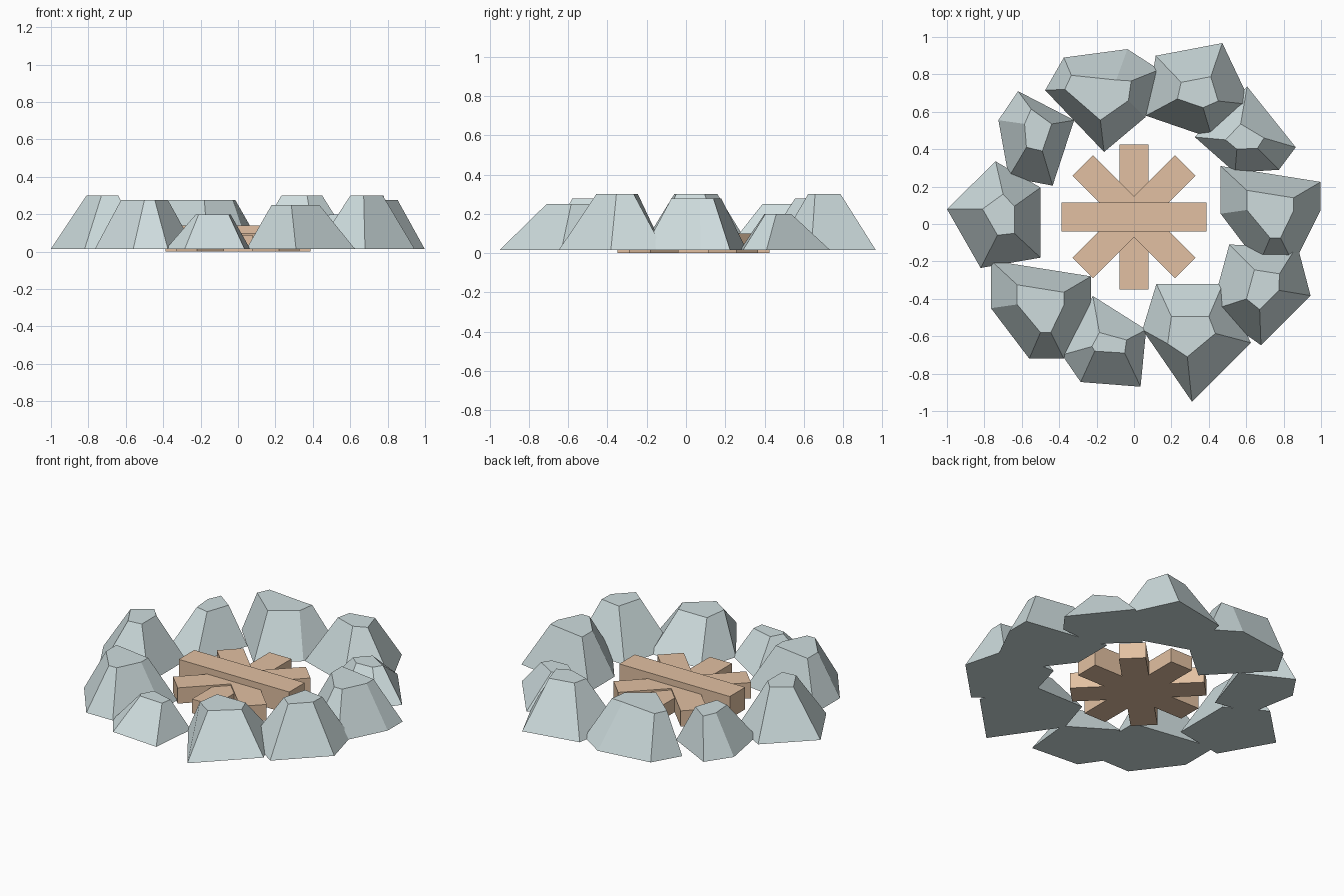
import bpy, bmesh
from math import radians

if "Cube" in bpy.data.objects:
    bpy.data.objects.remove(bpy.data.objects["Cube"])


def material(name, rgb):
    m = bpy.data.materials.new(name)
    m.diffuse_color = (*rgb, 1)
    m.use_nodes = True
    m.node_tree.nodes["Principled BSDF"].inputs["Base Color"].default_value = m.diffuse_color
    return m


STONE = material("pale_stone", (0.62, 0.72, 0.73))
WOOD = material("cut_wood", (0.76, 0.53, 0.36))


def stone(name, height, base, top, places=((0, 0, 0),)):
    """Faceted stone: a base outline tapering to a smaller flat top."""
    bm = bmesh.new()
    low = [bm.verts.new((x, y, 0.015)) for x, y in base]
    high = [bm.verts.new((x, y, height)) for x, y in top]
    n = len(low)
    bm.faces.new(low)
    bm.faces.new(high)
    for i in range(n):
        j = (i + 1) % n
        bm.faces.new((low[i], low[j], high[j], high[i]))
    bmesh.ops.recalc_face_normals(bm, faces=bm.faces)
    mesh = bpy.data.meshes.new(name)
    bm.to_mesh(mesh)
    bm.free()
    mesh.materials.append(STONE)
    for x, y, angle in places:
        ob = bpy.data.objects.new(name, mesh)
        ob.location = (x, y, 0)
        ob.rotation_euler.z = radians(angle)
        bpy.context.collection.objects.link(ob)


# Tall five-sided stone, used three times
stone("tall_stone", 0.30,
      [(-.29, .04), (-.03, .295), (.21, .155), (.21, -.22), (-.11, -.275)],
      [(-.10, .04), (.01, .12), (.07, .055), (.07, -.09), (-.02, -.10)],
      [(-.71, .04, 0), (.686, -.344, -45), (.34, .706, -109)])

# Broad six-sided stone, used twice
stone("broad_stone", 0.277,
      [(-.265, .265), (.27, .18), (.27, .03), (.125, -.26), (-.06, -.26), (-.265, .01)],
      [(-.125, .135), (.125, .095), (.125, .025), (.055, -.12), (0, -.12), (-.125, .03)],
      [(-.50, -.46, 0), (.728, .045, 0)])

# Single stones filling the ring
stone("back_stone", 0.277,
      [(-.375, .89), (-.035, .935), (.135, .825), (.06, .57), (-.16, .385), (-.475, .715)],
      [(-.335, .795), (-.095, .77), (-.015, .765), (-.03, .66), (-.18, .555), (-.37, .72)])
stone("front_stone", 0.25,
      [(.12, -.32), (.475, -.32), (.625, -.635), (.31, -.95), (.045, -.565)],
      [(.20, -.495), (.40, -.495), (.435, -.585), (.285, -.71), (.18, -.64)])
stone("back_left_stone", 0.25,
      [(-.725, .555), (-.62, .71), (-.32, .555), (-.435, .205), (-.67, .25)],
      [(-.585, .535), (-.55, .615), (-.44, .535), (-.49, .39), (-.575, .41)])
stone("low_front_stone", 0.20,
      [(-.22, -.385), (.065, -.565), (.035, -.87), (-.285, -.845), (-.385, -.70)],
      [(-.185, -.58), (-.04, -.62), (-.05, -.69), (-.21, -.68), (-.225, -.655)])
stone("low_back_stone", 0.20,
      [(.605, .735), (.865, .41), (.775, .29), (.54, .275), (.325, .465)],
      [(.57, .535), (.695, .46), (.66, .405), (.55, .40), (.49, .45)])

# Star of crossed square logs, the long one across the front standing highest
for name, angle, height in (("cross_log", 0, 0.14), ("upright_log", 90, 0.09),
                            ("diagonal_log", 45, 0.10), ("diagonal_log", -45, 0.10)):
    bpy.ops.mesh.primitive_cube_add(size=1, location=(0, .0375, height / 2),
                                    rotation=(0, 0, radians(angle)))
    log = bpy.context.object
    log.name = name
    log.scale = (.775, .155, height)
    log.data.materials.append(WOOD)
